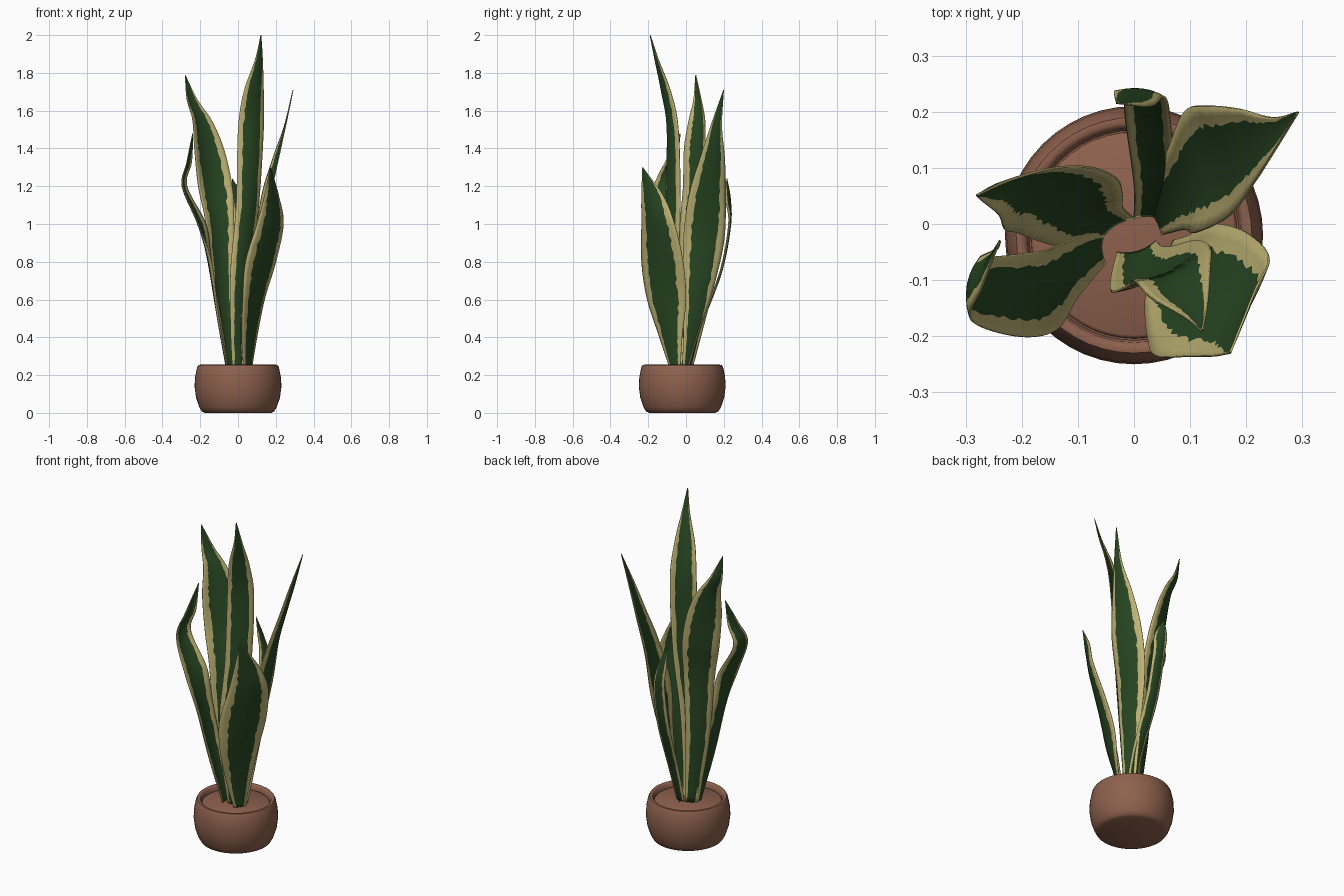
import bpy
import math
import random
from mathutils import Vector

random.seed(4)
cube = bpy.data.objects.get("Cube")
if cube:
    bpy.data.objects.remove(cube, do_unlink=True)


def make_material(name, color):
    mat = bpy.data.materials.new(name)
    mat.use_nodes = True
    mat.diffuse_color = (*color, 1)
    shader = mat.node_tree.nodes["Principled BSDF"]
    shader.inputs["Base Color"].default_value = (*color, 1)
    shader.inputs["Roughness"].default_value = 0.7
    return mat


green = make_material("leaf green", (0.022, 0.065, 0.017))
cream = make_material("cream yellow", (0.53, 0.46, 0.18))
clay = make_material("terracotta", (0.27, 0.12, 0.075))

POT_CENTRE = Vector((0, -0.02, 0))


def make_object(name, verts, faces, materials):
    mesh = bpy.data.meshes.new(name)
    mesh.from_pydata(verts, [], faces)
    for mat in materials:
        mesh.materials.append(mat)
    for poly in mesh.polygons:
        poly.use_smooth = True
    mesh.set_sharp_from_angle(angle=math.radians(50))
    mesh.update()
    obj = bpy.data.objects.new(name, mesh)
    bpy.context.collection.objects.link(obj)
    return obj


def lathe(name, profile, mat, segments=48):
    """Spin an open (radius, height) profile and cap its two ends."""
    verts, faces = [], []
    for radius, height in profile:
        for i in range(segments):
            a = math.tau * i / segments
            verts.append(POT_CENTRE + Vector((radius * math.cos(a), radius * math.sin(a), height)))
    for row in range(len(profile) - 1):
        for i in range(segments):
            j = (i + 1) % segments
            low, high = row * segments, (row + 1) * segments
            faces.append((low + i, low + j, high + j, high + i))
    faces.append(tuple(reversed(range(segments))))
    last = (len(profile) - 1) * segments
    faces.append(tuple(range(last, last + segments)))
    return make_object(name, verts, faces, [mat])


def smooth_path(points, steps):
    """Catmull-Rom interpolation through the given points."""
    padded = [points[0] * 2 - points[1], *points, points[-1] * 2 - points[-2]]
    path = []
    for a, b, c, d in zip(padded, padded[1:], padded[2:], padded[3:]):
        for i in range(steps):
            t = i / steps
            path.append(b + ((c - a) * t + (a * 2 - b * 5 + c * 4 - d) * t ** 2
                             + (b * 3 - a - c * 3 + d) * t ** 3) / 2)
    return path + [points[-1]]


def leaf(name, rows, border=0.17, cup=0.13, steps=9):
    """Loft a cupped blade between two edges; rows are (z, left x, y, right x, y)."""
    left = smooth_path([Vector((lx, ly, z)) for z, lx, ly, rx, ry in rows], steps)
    right = smooth_path([Vector((rx, ry, z)) for z, lx, ly, rx, ry in rows], steps)
    count = len(left)
    verts, faces = [], []
    for k, (a, b) in enumerate(zip(left, right)):
        # The cream margin wavers and fades out towards the tip
        fade = min(1, (count - 1 - k) / (count * 0.25)) ** 0.6
        m = (border * fade + 0.01) * random.uniform(0.85, 1.15)
        n = (border * fade + 0.01) * random.uniform(0.85, 1.15)
        middle = (a + b) / 2
        outward = middle - POT_CENTRE
        outward.z = 0
        across = (b - a).normalized()
        outward -= across * outward.dot(across)
        if outward.length > 0.001:
            outward.normalize()
        depth = cup * (b - a).length
        for u in (0, m / 2, m, 0.33, 0.5, 0.67, 1 - n, 1 - n / 2, 1):
            bow = 1 - (2 * u - 1) ** 2
            verts.append(a.lerp(b, u) + outward * depth * bow)
    columns = len(verts) // count
    for k in range(count - 1):
        for c in range(columns - 1):
            i = k * columns + c
            faces.append((i, i + 1, i + columns + 1, i + columns))
    obj = make_object(name, verts, faces, [green, cream])
    # Two strips along each edge are cream
    for poly in obj.data.polygons:
        column = poly.index % (columns - 1)
        poly.material_index = int(column < 2 or column > columns - 4)
    thick = obj.modifiers.new("thickness", "SOLIDIFY")
    thick.thickness = 0.004
    thick.offset = 0
    return obj


# Pot with rounded wall and rim, and the flat fill inside
lathe("pot", [(0.175, 0), (0.192, 0.008), (0.205, 0.03), (0.222, 0.08), (0.23, 0.14),
              (0.227, 0.19), (0.217, 0.24), (0.21, 0.253), (0.2, 0.255), (0.191, 0.248),
              (0.187, 0.22)], clay)
lathe("soil", [(0.188, 0.2), (0.183, 0.225), (0.178, 0.228)], clay)

# Blades
leaf("tall_front_leaf", [
    (0.22, -0.03, -0.05, 0.04, -0.03), (0.45, -0.04, -0.09, 0.05, -0.04),
    (0.75, -0.04, -0.12, 0.07, -0.04), (1.1, -0.01, -0.11, 0.11, -0.03),
    (1.5, 0, -0.1, 0.135, -0.04), (1.7, 0.03, -0.13, 0.135, -0.08),
    (1.87, 0.09, -0.165, 0.13, -0.145), (2.0, 0.12, -0.19, 0.122, -0.188)])
leaf("back_left_leaf", [
    (0.22, -0.06, -0.03, 0, 0.01), (0.6, -0.125, -0.04, -0.02, 0.03),
    (1.0, -0.17, -0.03, -0.02, 0.05), (1.2, -0.21, -0.015, -0.03, 0.08),
    (1.4, -0.23, -0.01, -0.075, 0.1), (1.55, -0.24, 0.015, -0.14, 0.1),
    (1.66, -0.27, 0.04, -0.215, 0.08), (1.79, -0.28, 0.05, -0.279, 0.052)])
leaf("left_leaf", [
    (0.22, -0.05, -0.07, -0.05, -0.01), (0.5, -0.1, -0.13, -0.09, -0.02),
    (0.8, -0.14, -0.19, -0.14, -0.04), (1.0, -0.21, -0.2, -0.17, -0.05),
    (1.2, -0.29, -0.17, -0.27, -0.06), (1.33, -0.27, -0.11, -0.245, -0.045),
    (1.48, -0.24, -0.032, -0.238, -0.03)])
leaf("back_right_leaf", [
    (0.22, 0.05, -0.02, 0.02, 0.03), (0.6, 0.09, -0.01, 0.06, 0.13),
    (0.9, 0.11, -0.015, 0.09, 0.2), (1.15, 0.17, 0.015, 0.125, 0.21),
    (1.35, 0.215, 0.075, 0.185, 0.205), (1.52, 0.25, 0.13, 0.245, 0.19),
    (1.71, 0.292, 0.198, 0.291, 0.2)], cup=0.08)
leaf("back_leaf", [
    (0.22, 0.06, 0, 0, 0.01), (0.45, 0.07, 0.07, 0, 0.07),
    (0.75, 0.065, 0.18, -0.015, 0.18), (1.0, 0.055, 0.225, -0.02, 0.23),
    (1.13, 0.03, 0.21, -0.035, 0.235), (1.24, -0.03, 0.215, -0.032, 0.217)])
leaf("front_right_leaf", [
    (0.22, 0.03, -0.08, 0.07, -0.03), (0.4, 0.02, -0.14, 0.1, -0.02),
    (0.6, 0.025, -0.205, 0.14, 0), (0.8, 0.04, -0.235, 0.2, -0.015),
    (1.0, 0.1, -0.235, 0.24, -0.06), (1.15, 0.14, -0.235, 0.215, -0.12),
    (1.3, 0.17, -0.23, 0.172, -0.228)], cup=0.08)
leaf("small_centre_leaf", [
    (0.22, 0.02, -0.06, 0.06, -0.05), (0.42, 0.015, -0.1, 0.07, -0.08),
    (0.55, 0.02, -0.12, 0.06, -0.11), (0.66, 0.04, -0.14, 0.042, -0.14)])
